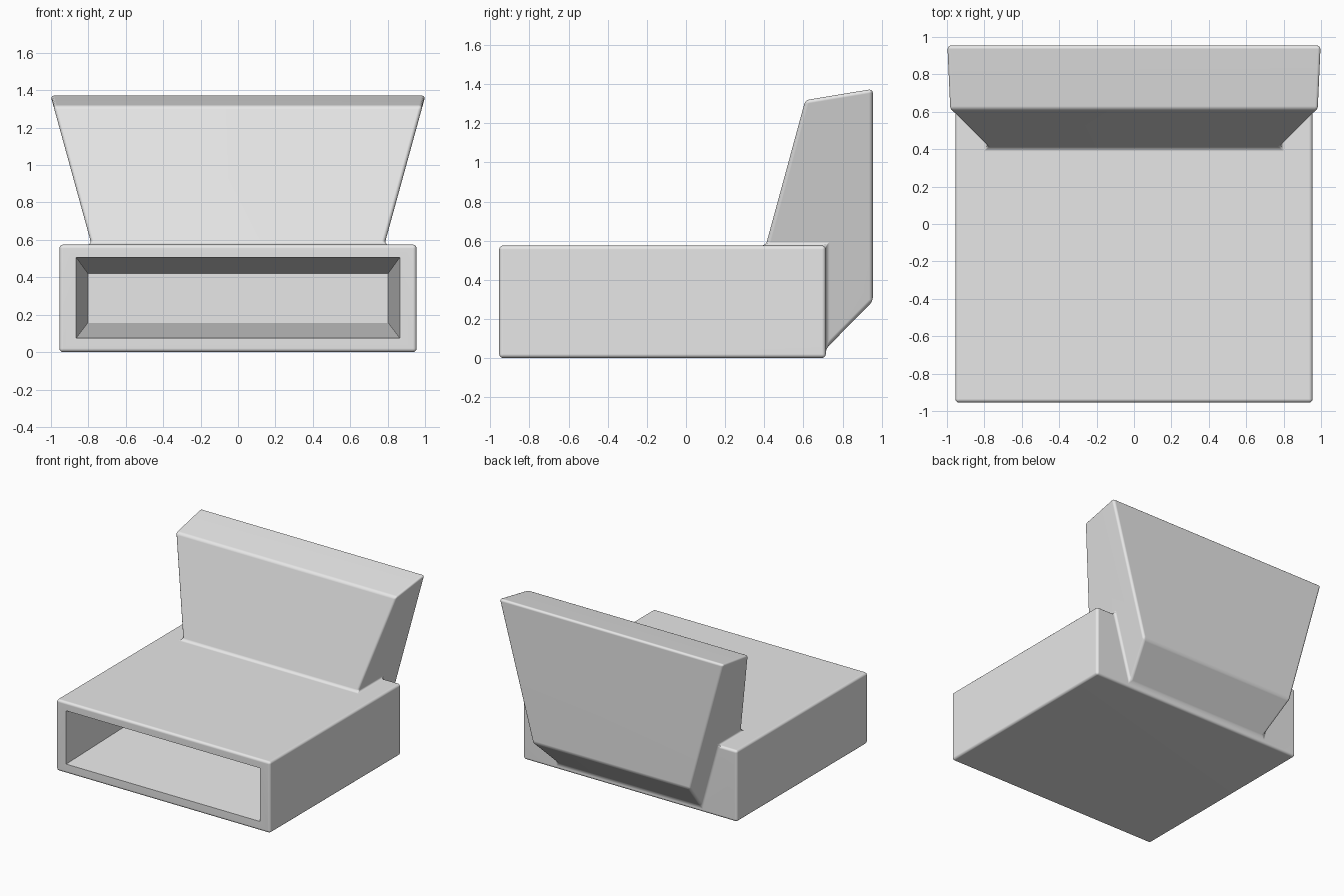
import bpy
from math import radians

cube = bpy.data.objects.get("Cube")
if cube:
    bpy.data.objects.remove(cube, do_unlink=True)

# One flat grey for the whole model
GREY = (0.8, 0.8, 0.8, 1.0)
grey = bpy.data.materials.new("light_grey")
grey.use_nodes = True
grey.diffuse_color = GREY
grey.node_tree.nodes["Principled BSDF"].inputs["Base Color"].default_value = GREY


def loft(name, left, right):
    """Solid between two matching closed outlines."""
    n = len(left)
    faces = [list(range(n)), list(range(2 * n - 1, n - 1, -1))]
    for i in range(n):
        j = (i + 1) % n
        faces.append([j, i, n + i, n + j])
    mesh = bpy.data.meshes.new(name)
    mesh.from_pydata(left + right, [], faces)
    mesh.materials.append(grey)
    obj = bpy.data.objects.new(name, mesh)
    bpy.context.collection.objects.link(obj)
    # Make every face point outward
    bpy.context.view_layer.objects.active = obj
    bpy.ops.object.mode_set(mode='EDIT')
    bpy.ops.mesh.select_all(action='SELECT')
    bpy.ops.mesh.normals_make_consistent(inside=False)
    bpy.ops.object.mode_set(mode='OBJECT')
    return obj


def rect(half_x, y, low, high):
    return [(-half_x, y, low), (half_x, y, low), (half_x, y, high), (-half_x, y, high)]


def apply(obj, kind, **settings):
    mod = obj.modifiers.new(kind.title(), kind)
    for key, value in settings.items():
        setattr(mod, key, value)
    bpy.context.view_layer.objects.active = obj
    bpy.ops.object.modifier_apply(modifier=mod.name)


def combine(obj, other, operation):
    apply(obj, 'BOOLEAN', operation=operation, object=other, solver='EXACT')
    bpy.data.objects.remove(other, do_unlink=True)


# Base block
body = loft("base_with_backrest", rect(0.955, -0.955, 0, 0.575), rect(0.955, 0.715, 0, 0.575))

# Backrest: side profile (y, z), widening towards the top
profile = [(0.36, 0.40), (0.61, 1.318), (0.955, 1.375), (0.955, 0.29), (0.69, 0.022)]


def side(sign):
    return [(sign * (1.003 - 0.275 * (1.375 - z)), y, z) for y, z in profile]


backrest = loft("backrest", side(1), side(-1))
combine(body, backrest, 'UNION')

# Soft rounded edges, including the joint
apply(body, 'BEVEL', width=0.02, segments=3, limit_method='ANGLE', angle_limit=radians(25))

# Tapered front cavity, kept sharp; starts just ahead of the front face
cavity = loft("cavity_cutter", rect(0.866, -0.975, 0.074, 0.507), rect(0.803, 0.25, 0.157, 0.42))
combine(body, cavity, 'DIFFERENCE')

# Smooth bevels with flat main faces
bpy.ops.object.select_all(action='DESELECT')
body.select_set(True)
bpy.context.view_layer.objects.active = body
bpy.ops.object.shade_smooth_by_angle(angle=radians(40))
apply(body, 'WEIGHTED_NORMAL', keep_sharp=True)
